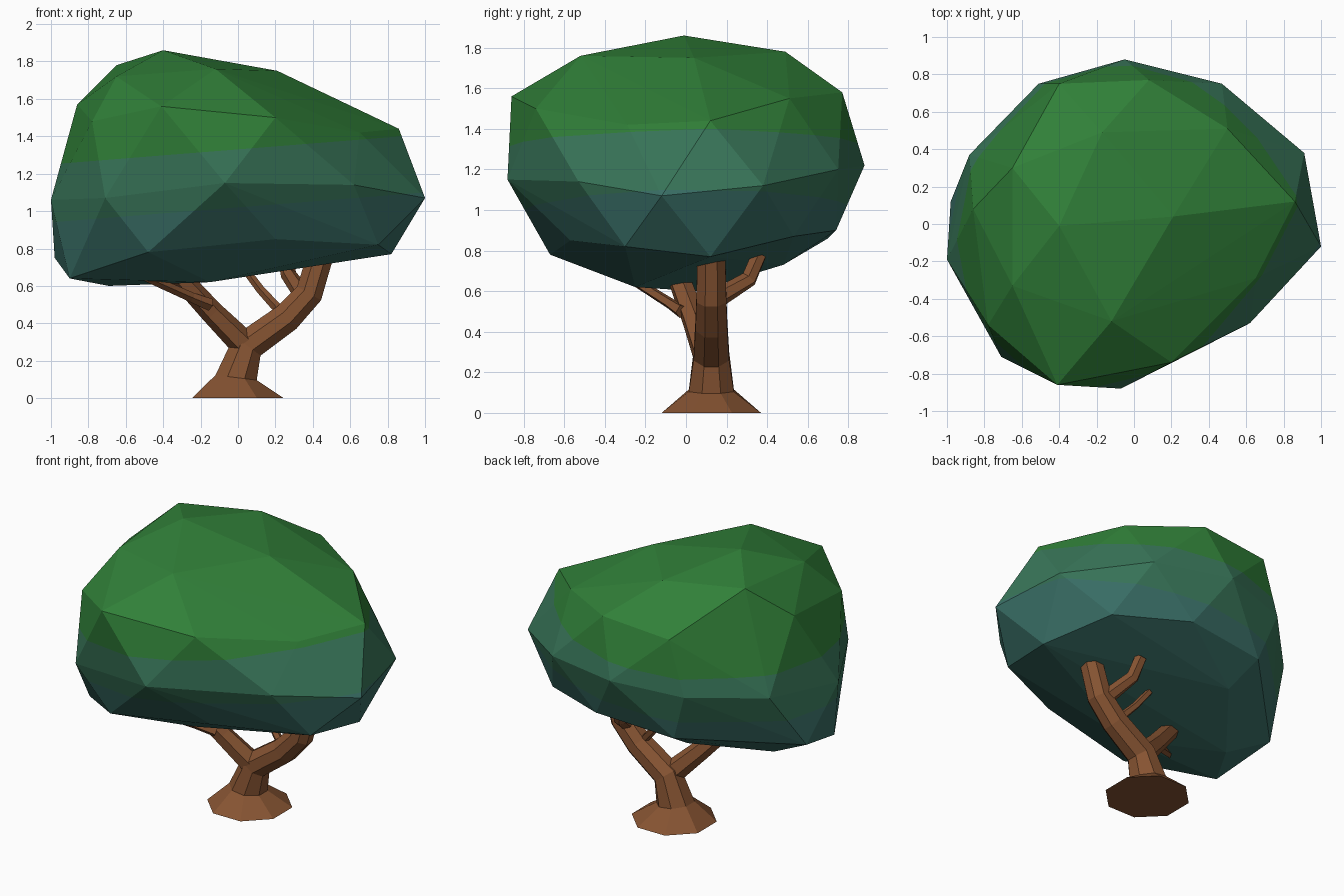
import bpy, bmesh, math
from mathutils import Vector

if "Cube" in bpy.data.objects:
    bpy.data.objects.remove(bpy.data.objects["Cube"])


def material(name, rgb):
    m = bpy.data.materials.new(name)
    m.diffuse_color = (*rgb, 1)
    m.use_nodes = True
    m.node_tree.nodes["Principled BSDF"].inputs["Base Color"].default_value = m.diffuse_color
    return m


bark = material("bark brown", (0.24, 0.088, 0.032))
leaf_top = material("leaf green", (0.030, 0.215, 0.040))
leaf_mid = material("teal green", (0.040, 0.180, 0.100))
leaf_low = material("dark teal", (0.042, 0.160, 0.135))


def finish(name, bm, mats):
    bmesh.ops.recalc_face_normals(bm, faces=bm.faces)
    me = bpy.data.meshes.new(name)
    bm.to_mesh(me)
    bm.free()
    ob = bpy.data.objects.new(name, me)
    bpy.context.collection.objects.link(ob)
    for m in mats:
        me.materials.append(m)
    return ob


def tube(name, path, sides):
    """Faceted limb through (x, y, z, radius) stations."""
    bm = bmesh.new()
    pts = [Vector(p[:3]) for p in path]
    rings = []
    for i, p in enumerate(pts):
        t = Vector((0, 0, 0))
        if i > 0:
            t += (p - pts[i - 1]).normalized()
        if i < len(pts) - 1:
            t += (pts[i + 1] - p).normalized()
        t.normalize()
        if p.z == 0:
            t = Vector((0, 0, 1))
        s = (Vector((0, 1, 0)) - t * t.y).normalized()
        u = s.cross(t)
        ring = []
        for k in range(sides):
            a = 2 * math.pi * (k + 0.5) / sides
            ring.append(bm.verts.new(p + path[i][3] * (s * math.cos(a) + u * math.sin(a))))
        rings.append(ring)
    for a, b in zip(rings, rings[1:]):
        for k in range(sides):
            j = (k + 1) % sides
            bm.faces.new((a[k], a[j], b[j], b[k]))
    bm.faces.new(rings[0])
    bm.faces.new(rings[-1])
    return finish(name, bm, [bark])


# Trunk and limbs
tube("trunk", [(0, .125, 0, .265), (-.01, .125, .11, .12), (.05, .125, .28, .095),
               (.26, .125, .43, .085), (.38, .125, .56, .08), (.44, .125, .76, .075),
               (.46, .125, .82, .072)], 8)
tube("left_limb", [(.05, .11, .27, .075), (-.14, .04, .46, .062), (-.36, -.05, .70, .055)], 6)
tube("left_twig", [(-.15, -.02, .50, .035), (-.25, -.08, .54, .028), (-.52, -.27, .66, .024)], 5)
tube("inner_twig", [(.23, .13, .46, .028), (.12, .16, .58, .024), (.03, .18, .70, .022)], 5)
tube("back_stub", [(.35, .13, .55, .05), (.27, .31, .66, .042), (.25, .36, .78, .04)], 6)

# Canopy: faceted hull, listed in rings from crown to underside
canopy_points = [
    (-.40, -.01, 1.86), (.21, .04, 1.75), (-.12, -.52, 1.76), (-.17, .49, 1.78),
    (-.65, -.33, 1.72), (-.65, .30, 1.78),
    (-.41, -.86, 1.56), (.20, -.74, 1.50), (.65, -.29, 1.42), (.86, .12, 1.44),
    (.50, .51, 1.55), (.08, .77, 1.58), (-.40, .75, 1.54), (-.86, .08, 1.57), (-.78, -.54, 1.48),
    (-.71, -.71, 1.07), (-.07, -.88, 1.15), (.62, -.53, 1.14), (1.0, -.12, 1.07),
    (.91, .38, 1.12), (.47, .75, 1.20), (-.05, .88, 1.22), (-.51, .75, 1.18),
    (-.88, .37, 1.13), (-1.0, -.19, 1.06),
    (-.48, -.67, .78), (.20, -.57, .85), (.75, -.30, .82), (.82, .12, .77),
    (.62, .53, .87), (.15, .74, .90), (-.40, .70, .86), (-.98, .12, .75),
    (-.90, -.29, .64), (-.69, .05, .60), (-.15, -.25, .62), (.36, .05, .74), (-.35, .48, .73),
]
bm = bmesh.new()
for p in canopy_points:
    bm.verts.new(p)
hull = bmesh.ops.convex_hull(bm, input=bm.verts)
inside = [g for g in hull["geom_interior"] if isinstance(g, bmesh.types.BMVert)]
bmesh.ops.delete(bm, geom=inside, context='VERTS')

# Gently tilted colour bands cut into the leaves
SLOPE, UPPER, LOWER = 0.08, 1.33, 1.02
for level in (UPPER, LOWER):
    bmesh.ops.bisect_plane(bm, geom=bm.verts[:] + bm.edges[:] + bm.faces[:],
                           plane_co=(0, 0, level), plane_no=(-SLOPE, 0, 1))
for f in bm.faces:
    c = f.calc_center_median()
    h = c.z - SLOPE * c.x
    f.material_index = 0 if h > UPPER else 1 if h > LOWER else 2
finish("canopy", bm, [leaf_top, leaf_mid, leaf_low])
